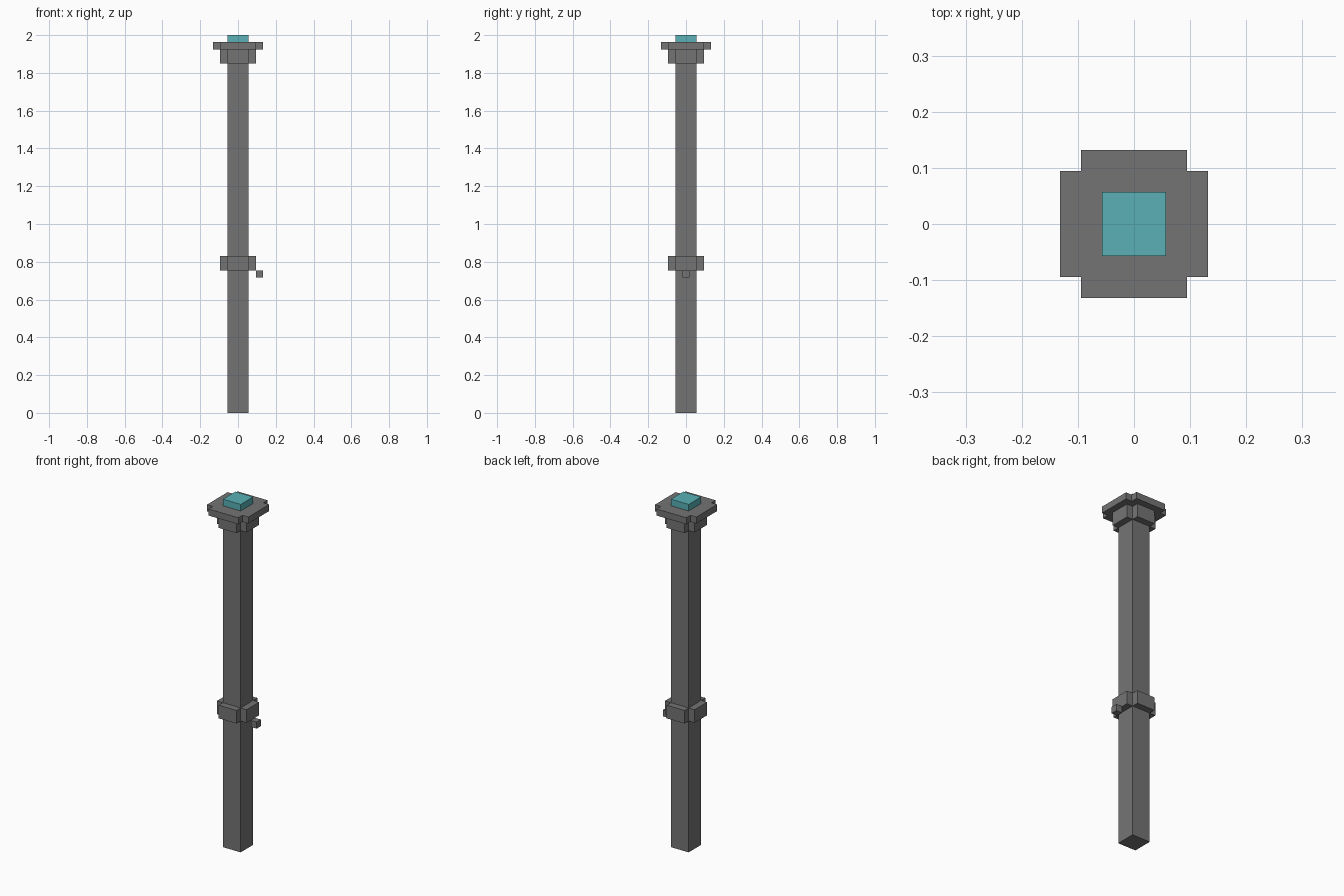
import bpy
import bmesh

cube = bpy.data.objects.get("Cube")
if cube:
    bpy.data.objects.remove(cube, do_unlink=True)

U = 2 / 53  # one block of the model's grid


def material(name, colour):
    mat = bpy.data.materials.new(name)
    mat.use_nodes = True
    mat.diffuse_color = colour
    mat.node_tree.nodes["Principled BSDF"].inputs["Base Color"].default_value = colour
    return mat


def prism(name, outline, bottom, top, mat):
    """Extrude a flat outline between two heights, all in blocks."""
    bm = bmesh.new()
    base = bm.faces.new([bm.verts.new((x * U, y * U, bottom * U)) for x, y in outline])
    extruded = bmesh.ops.extrude_face_region(bm, geom=[base], use_keep_orig=True)
    verts = [v for v in extruded["geom"] if isinstance(v, bmesh.types.BMVert)]
    bmesh.ops.translate(bm, verts=verts, vec=(0, 0, (top - bottom) * U))
    bmesh.ops.recalc_face_normals(bm, faces=bm.faces[:])
    mesh = bpy.data.meshes.new(name)
    bm.to_mesh(mesh)
    bm.free()
    mesh.materials.append(mat)
    obj = bpy.data.objects.new(name, mesh)
    bpy.context.collection.objects.link(obj)
    return obj


def square(half, cx=0):
    return [(cx - half, -half), (cx + half, -half), (cx + half, half), (cx - half, half)]


def cross(arm, reach):
    """Square with notched corners: one corner turned four times."""
    points = []
    x, y = 1, 1
    corner = [(reach, arm), (arm, arm), (arm, reach)]
    for _ in range(4):
        points += corner
        corner = [(-py, px) for px, py in corner]
    return points


stone = material("dark grey stone", (0.175, 0.175, 0.175, 1))
teal = material("teal", (0.1, 0.434, 0.468, 1))

# Post and its glowing tip
prism("post_shaft", square(1.5), 0, 52, stone)
prism("top_light", square(1.5), 52, 53, teal)

# Notched collars and cap plate
prism("middle_collar", cross(1.5, 2.5), 20, 22, stone)
prism("upper_collar", cross(1.5, 2.5), 49, 51, stone)
prism("cap_plate", cross(2.5, 3.5), 51, 52, stone)

# Small block hanging off the left side of the collar
prism("side_hook", square(0.5, 3), 19, 20, stone)
